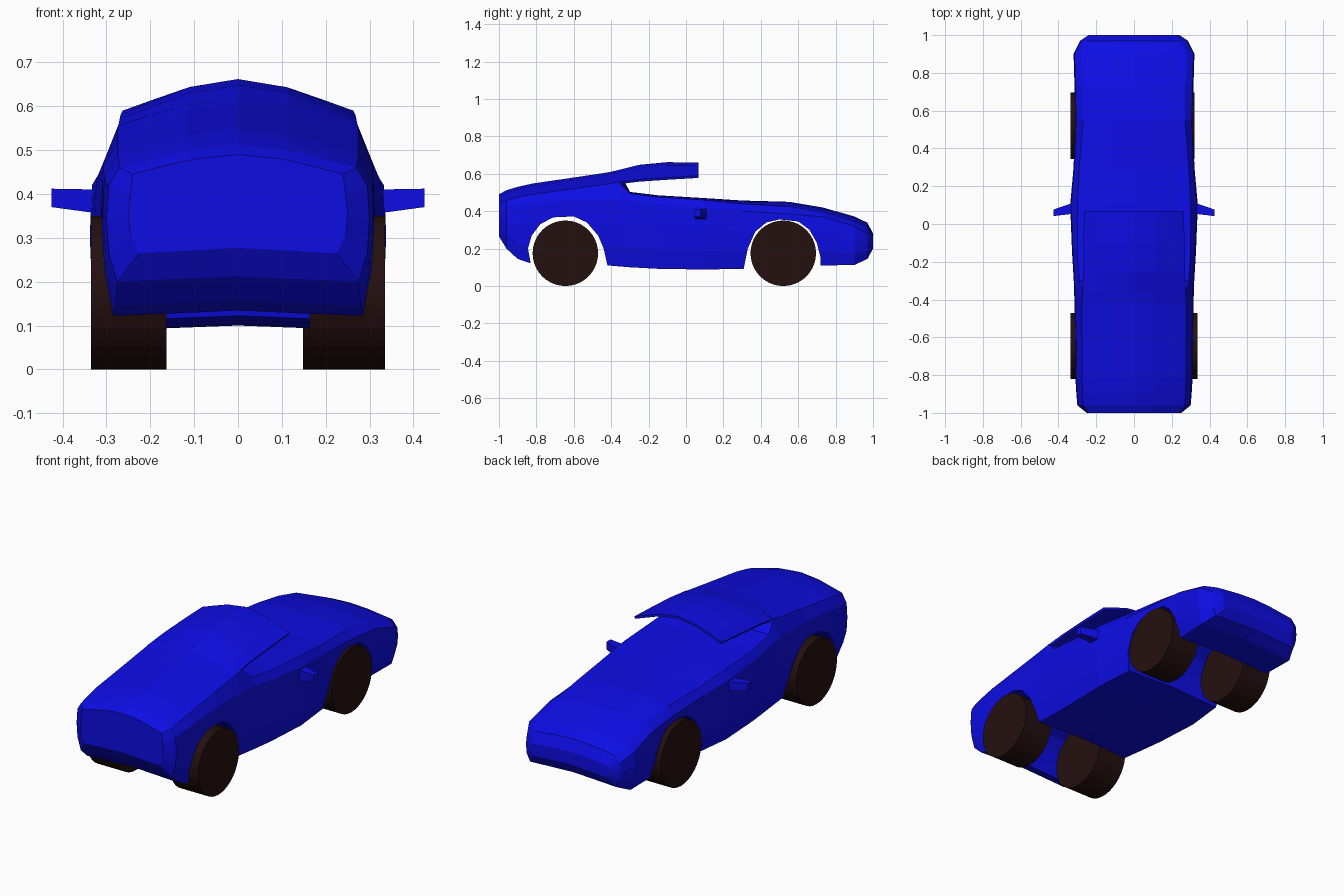
import bpy, bmesh, math
from mathutils import Matrix

if "Cube" in bpy.data.objects:
    bpy.data.objects.remove(bpy.data.objects["Cube"])


def material(name, rgb):
    m = bpy.data.materials.new(name)
    m.diffuse_color = (*rgb, 1)
    m.use_nodes = True
    m.node_tree.nodes["Principled BSDF"].inputs["Base Color"].default_value = m.diffuse_color
    return m


BLUE = material("blue paint", (0.004, 0.004, 0.78))
RUBBER = material("dark brown rubber", (0.018, 0.005, 0.005))


def finish(name, bm, mat):
    bmesh.ops.recalc_face_normals(bm, faces=bm.faces)
    me = bpy.data.meshes.new(name)
    bm.to_mesh(me)
    bm.free()
    me.materials.append(mat)
    ob = bpy.data.objects.new(name, me)
    bpy.context.collection.objects.link(ob)
    return ob


def loft(name, loops, mat):
    """Skin a row of closed loops and cap both ends."""
    bm = bmesh.new()
    rings = [[bm.verts.new(p) for p in loop] for loop in loops]
    n = len(rings[0])
    for a, b in zip(rings, rings[1:]):
        for i in range(n):
            j = (i + 1) % n
            bm.faces.new((a[i], a[j], b[j], b[i]))
    bm.faces.new(rings[0])
    bm.faces.new(rings[-1])
    return finish(name, bm, mat)


def crown(wt, zt, zc):
    """Half of the domed top, from side edge to centre."""
    d = zc - zt
    return [(wt, zt), (0.75 * wt, zt + 0.34 * d), (0.42 * wt, zt + 0.77 * d), (0, zc)]


def body_section(y, zb, w, zs, zt, wt, zc):
    half = [(0, zb + 0.012), (w - 0.025, zb), (w - 0.005, zb + 0.3 * (zs - zb)),
            (w, zb + 0.65 * (zs - zb)), (w - 0.005, zs)] + crown(wt, zt, zc)
    pts = half + [(-x, z) for x, z in reversed(half[1:-1])]
    return [(x, y, z) for x, z in pts]


def roof_section(y, zt, wt, zc, t=0.012):
    half = crown(wt, zt, zc)
    top = half + [(-x, z) for x, z in reversed(half[:-1])]
    return [(x, y, z) for x, z in top] + [(x * 0.98, y, z - t) for x, z in reversed(top)]


# Body shell: y, bottom z, half width, shoulder z, top edge z, top half width, centre z
body = loft("body", [body_section(*s) for s in (
    (-1.00, .265, .25, .40, .445, .24, .490),
    (-.96, .200, .30, .42, .460, .27, .512),
    (-.90, .145, .305, .43, .475, .272, .530),
    (-.82, .118, .31, .44, .490, .275, .548),
    (-.60, .110, .313, .46, .520, .275, .580),
    (-.42, .110, .315, .46, .545, .275, .607),
    (-.36, .105, .317, .46, .557, .273, .620),
    (-.30, .100, .319, .455, .495, .29, .503),
    (-.15, .092, .328, .435, .475, .30, .485),
    (.10, .088, .338, .42, .460, .30, .470),
    (.30, .092, .320, .40, .440, .29, .457),
    (.55, .100, .312, .385, .425, .27, .450),
    (.73, .110, .315, .37, .395, .27, .420),
    (.90, .112, .320, .32, .345, .28, .372),
    (.97, .145, .285, .28, .315, .25, .338),
    (1.0, .200, .240, .25, .265, .22, .280))], BLUE)

# Wheel arches cut through the body
arches = (
    [(-.83, .0), (-.83, .12), (-.845, .2), (-.825, .27), (-.78, .33), (-.71, .367),
     (-.60, .372), (-.53, .34), (-.47, .27), (-.44, .2), (-.42, .11), (-.42, .0)],
    [(.31, .0), (.31, .1), (.33, .2), (.37, .29), (.43, .34), (.50, .356),
     (.60, .345), (.66, .30), (.70, .23), (.72, .15), (.72, .0)])
for outline in arches:
    cutter = loft("arch_cutter", [[(x, y, z) for y, z in outline] for x in (-.5, .5)], BLUE)
    cutter.hide_render = True
    mod = body.modifiers.new("arch", "BOOLEAN")
    mod.operation = "DIFFERENCE"
    mod.solver = "EXACT"
    mod.object = cutter
    bpy.context.view_layer.objects.active = body
    bpy.ops.object.modifier_apply(modifier=mod.name)
    bpy.data.objects.remove(cutter)

# Roof panel reaching forward over the open cabin
loft("roof", [roof_section(*s) for s in (
    (-.37, .555, .273, .618), (-.25, .570, .270, .648),
    (-.10, .580, .268, .662), (.068, .590, .263, .660))], BLUE)

# Door mirrors
for side, label in ((-1, "left"), (1, "right")):
    ends = ((.315, .055, .115, .355, .41), (.425, .042, .077, .37, .412))
    loft(label + "_mirror", [[(side * x, y0, z0), (side * x, y1, z0),
                              (side * x, y1, z1), (side * x, y0, z1)]
                             for x, y0, y1, z0, z1 in ends], BLUE)

# Wheels
R = 0.175
for y, end in ((-.645, "low_roof_end"), (.52, "nose_end")):
    for side, label in ((-1, "left"), (1, "right")):
        outer = .32 if side > 0 and y > 0 else .335
        bm = bmesh.new()
        bmesh.ops.create_cone(
            bm, cap_ends=True, segments=40, radius1=R, radius2=R, depth=.172,
            matrix=Matrix.Translation((side * (outer - .086), y, R)) @ Matrix.Rotation(math.pi / 2, 4, "Y"))
        finish(f"{label}_wheel_{end}", bm, RUBBER)
